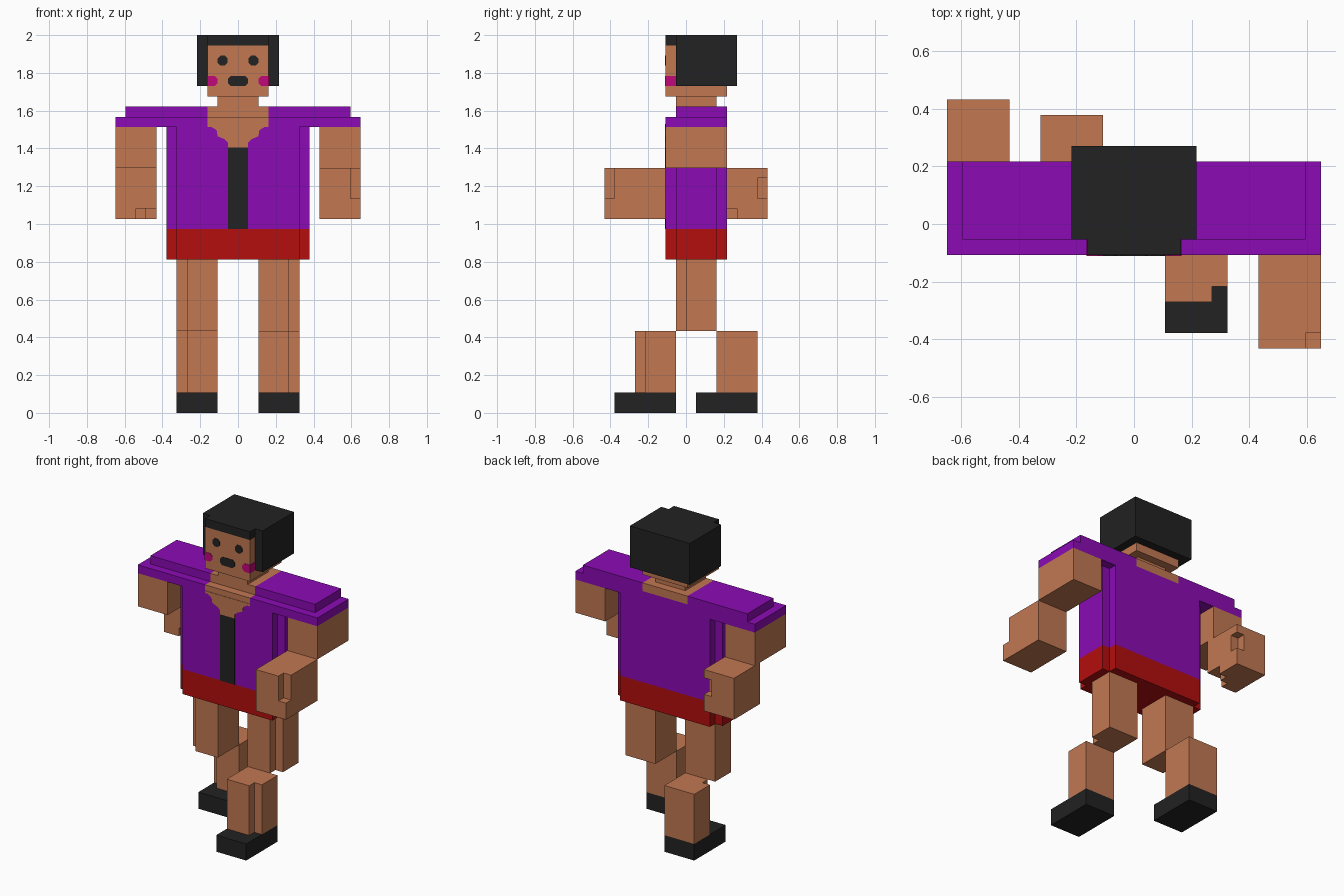
import bpy, bmesh, math

cube = bpy.data.objects.get("Cube")
if cube:
    bpy.data.objects.remove(cube, do_unlink=True)

U = 2 / 37  # one block


def material(name, rgb):
    lin = [((c / 255 + 0.055) / 1.055) ** 2.4 if c > 10 else c / 255 / 12.92 for c in rgb]
    m = bpy.data.materials.new(name)
    m.use_nodes = True
    m.diffuse_color = (*lin, 1)
    m.node_tree.nodes["Principled BSDF"].inputs["Base Color"].default_value = (*lin, 1)
    return m


SKIN = material("skin", (194, 120, 82))
PURPLE = material("purple_cloth", (139, 11, 180))
RED = material("red_cloth", (180, 14, 14))
BLACK = material("black", (34, 34, 34))
PINK = material("pink", (192, 8, 122))


def add_object(name, bm, mat):
    bmesh.ops.recalc_face_normals(bm, faces=bm.faces)
    me = bpy.data.meshes.new(name)
    bm.to_mesh(me)
    bm.free()
    me.materials.append(mat)
    ob = bpy.data.objects.new(name, me)
    bpy.context.collection.objects.link(ob)
    return ob


def prism(name, pts, direction, mat):
    """Extrude a closed outline (in blocks) along a direction."""
    bm = bmesh.new()
    face = bm.faces.new([bm.verts.new([c * U for c in p]) for p in pts])
    new = bmesh.ops.extrude_face_region(bm, geom=[face])["geom"]
    verts = [g for g in new if isinstance(g, bmesh.types.BMVert)]
    bmesh.ops.translate(bm, verts=verts, vec=[c * U for c in direction])
    return add_object(name, bm, mat)


def box(name, x, y, z, mat):
    """Box from (min, max) ranges in blocks."""
    pts = [(x[0], y[0], z[0]), (x[1], y[0], z[0]), (x[1], y[1], z[0]), (x[0], y[1], z[0])]
    return prism(name, pts, (0, 0, z[1] - z[0]), mat)


def carve(ob, *cuts):
    """Cut block-shaped notches out of a part."""
    for i, c in enumerate(cuts):
        cutter = box("cutter", *c, ob.data.materials[0])
        cutter.hide_render = True
        mod = ob.modifiers.new("notch", "BOOLEAN")
        mod.operation = "DIFFERENCE"
        mod.solver = "EXACT"
        mod.object = cutter
        bpy.context.view_layer.objects.active = ob
        bpy.ops.object.modifier_apply(modifier=mod.name)
        bpy.data.objects.remove(cutter, do_unlink=True)


def plate(name, outline, mat):
    """Thin painted detail on the front surface (y = -2 blocks)."""
    return prism(name, [(x, -2.05, z) for x, z in outline], (0, 0.1, 0), mat)


# Torso and shorts share an outline with notched corners
quarter = [(6, 3), (6, 2), (7, 2)]
outline = []
for sx, sy in ((1, 1), (1, -1), (-1, -1), (-1, 1)):
    corner = [(sx * x, 1 + sy * y) for x, y in quarter]
    outline += corner if sx * sy > 0 else corner[::-1]
for name, z0, z1, mat in (("shorts", 15, 18, RED), ("jacket_body", 18, 28, PURPLE)):
    prism(name, [(x, y, z0) for x, y in outline], (0, 0, z1 - z0), mat)

# Shoulders on both sides of the bare collar
for side, s in (("left", 1), ("right", -1)):
    box(side + "_sleeve", sorted((3 * s, 12 * s)), (-2, 4), (28, 29), PURPLE)
    box(side + "_shoulder", sorted((3 * s, 11 * s)), (-1, 4), (29, 30), PURPLE)
    box(side + "_upper_arm", sorted((8 * s, 12 * s)), (-2, 4), (24, 28), SKIN)
box("collar_front", (-3, 3), (-2, 3.9), (28, 29), SKIN)
box("collar_top", (-3, 3), (-1, 4), (29, 30), SKIN)
box("jacket_back", (-3, 3), (3.9, 4), (28, 29), PURPLE)

# Open chest and dark shirt stripe
half = [(3, 28.3), (2.6, 28), (2.1, 27.7), (2, 27.1), (1.3, 26.8), (1, 26.5), (1, 26)]
plate("bare_chest", half + [(-x, z) for x, z in half[::-1]], SKIN)
plate("shirt_stripe", [(-1, 18), (1, 18), (1, 26), (-1, 26)], BLACK)

# Forearms: left swings forward, right swings back
left_forearm = box("left_forearm", (8, 12), (-8, -2), (19, 24), SKIN)
carve(left_forearm, ((11, 13), (-9, -7), (21, 25)))
right_forearm = box("right_forearm", (-12, -8), (3, 8), (19, 24), SKIN)
carve(right_forearm,
      ((-9, -7), (7, 9), (21, 23)),
      ((-9, -7), (2, 5), (18, 20)),
      ((-10, -8.5), (2, 4), (18, 20)))

# Legs: left shin forward, right shin back
for side, s, shin_y, foot_y in (("left", 1, -5, -7), ("right", -1, 3, 1)):
    xs = sorted((2 * s, 6 * s))
    notch = sorted((5 * s, 7 * s))
    thigh = box(side + "_thigh", xs, (-1, 3), (8, 15), SKIN)
    carve(thigh, (notch, (-2, 0), (7, 16)))
    shin = box(side + "_shin", xs, (shin_y, shin_y + 4), (2, 8), SKIN)
    carve(shin, (notch, (shin_y - 1, shin_y + 1), (1, 9)))
    box(side + "_shoe", xs, (foot_y, foot_y + 6), (0, 2), BLACK)

# Neck, head and hair
box("neck", (-2, 2), (-1, 3), (30, 31), SKIN)
box("head", (-3, 3), (-2, 4), (31, 36), SKIN)
box("hair", (-4, 4), (-1, 5), (32, 37), BLACK)
box("hair_fringe", (-3, 3), (-2, -1), (36, 37), BLACK)

# Face details
for side, s in (("left", 1), ("right", -1)):
    eye = [(1.5 * s + 0.53 * math.cos(a), 34.5 + 0.53 * math.sin(a))
           for a in (math.pi / 8 + i * math.pi / 4 for i in range(8))]
    plate(side + "_eye", eye, BLACK)
    cheek = [(3, 32), (3, 33), (2.3, 33), (2, 32.7), (2, 32.3), (2.3, 32)]
    plate(side + "_cheek", [(x * s, z) for x, z in cheek], PINK)
    box(side + "_cheek_side", sorted((2.95 * s, 3.05 * s)), (-2.05, -1), (32, 33), PINK)
mouth = [(0.7, 32), (1, 32.3), (1, 32.7), (0.7, 33)]
plate("mouth", mouth + [(-x, z) for x, z in mouth[::-1]], BLACK)
